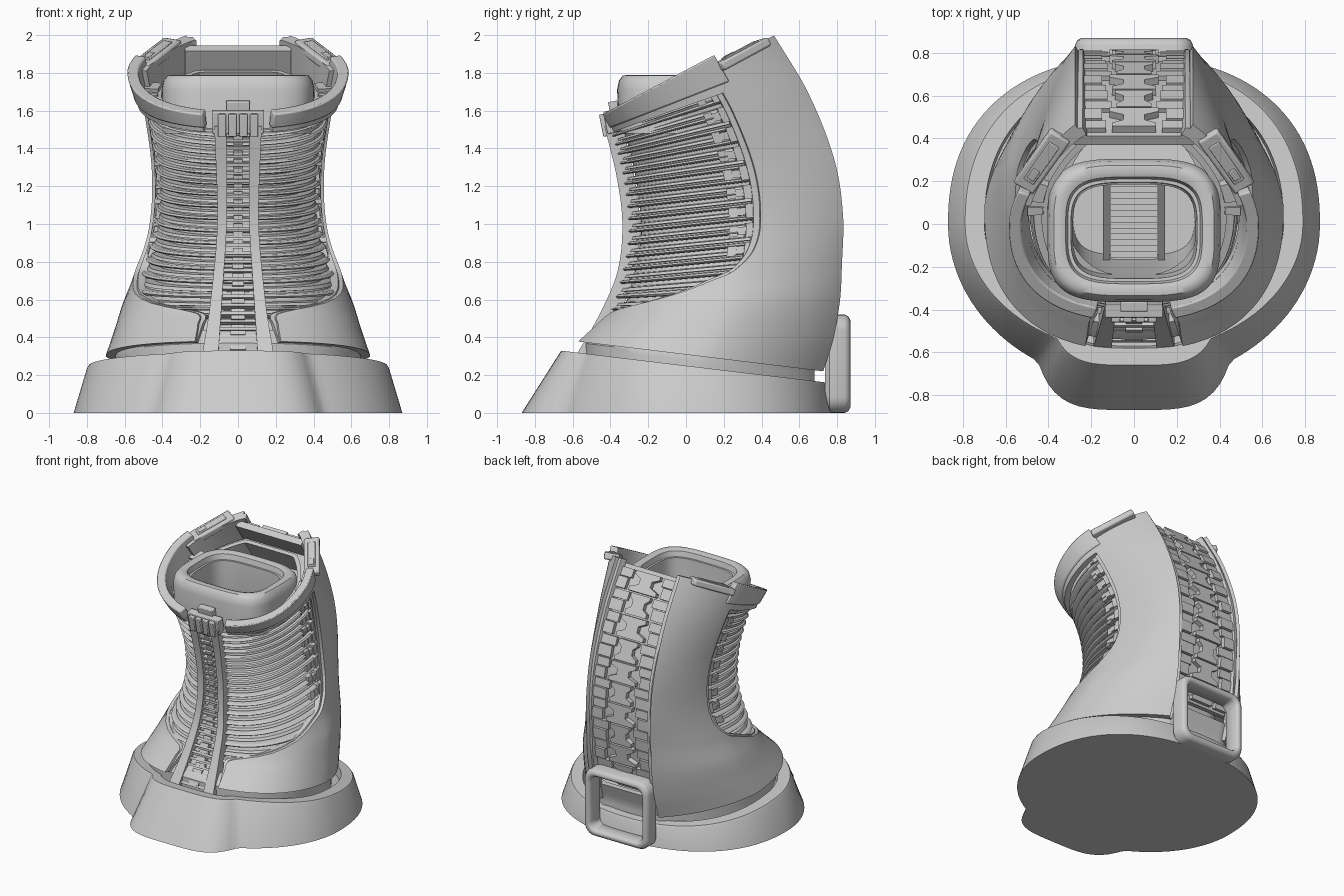
import bpy, bmesh, math
from mathutils import Vector, Matrix

if "Cube" in bpy.data.objects:
    bpy.data.objects.remove(bpy.data.objects["Cube"])

def interp(tab, x):
    """Smooth (Hermite) interpolation of rows keyed by their first value."""
    n = len(tab)
    i = 0
    while i < n - 2 and x > tab[i + 1][0]:
        i += 1
    a, b = tab[i], tab[i + 1]
    p, q = tab[max(i - 1, 0)], tab[min(i + 2, n - 1)]
    d = b[0] - a[0]
    u = (x - a[0]) / d
    out = []
    for k in range(1, len(a)):
        m0 = (b[k] - p[k]) / (b[0] - p[0]) * d
        m1 = (q[k] - a[k]) / (q[0] - a[0]) * d
        out.append((2*u**3 - 3*u*u + 1)*a[k] + (u**3 - 2*u*u + u)*m0 + (3*u*u - 2*u**3)*b[k] + (u**3 - u*u)*m1)
    return out

def make(name, verts, faces, mirror=False, bevel=0, angle=30):
    me = bpy.data.meshes.new(name)
    me.from_pydata([tuple(v) for v in verts], [], faces)
    bm = bmesh.new()
    bm.from_mesh(me)
    bmesh.ops.recalc_face_normals(bm, faces=bm.faces)
    bm.to_mesh(me)
    bm.free()
    ob = bpy.data.objects.new(name, me)
    bpy.context.collection.objects.link(ob)
    bpy.ops.object.select_all(action='DESELECT')
    ob.select_set(True)
    bpy.context.view_layer.objects.active = ob
    bpy.ops.object.shade_smooth_by_angle(angle=math.radians(angle))
    if mirror:
        ob.modifiers.new("mirror", 'MIRROR')
    if bevel:
        m = ob.modifiers.new("bevel", 'BEVEL')
        m.width, m.segments = bevel, 2
    return ob

def slab_geo(fn, nu, nv):
    """Thick curved sheet: fn(u, v, k), k = 0 outside, 1 inside."""
    W = nv + 1
    N = (nu + 1) * W
    V = [fn(i / nu, j / nv, k) for k in (0, 1) for i in range(nu + 1) for j in range(W)]
    F = []
    for i in range(nu):
        for j in range(nv):
            q = [i*W + j, i*W + j + 1, (i+1)*W + j + 1, (i+1)*W + j]
            F += [q, [N + a for a in reversed(q)]]
    rim = [j for j in range(W)] + [i*W + nv for i in range(1, nu + 1)]
    rim += [nu*W + j for j in range(nv - 1, -1, -1)] + [i*W for i in range(nu - 1, 0, -1)]
    for a, b in zip(rim, rim[1:] + rim[:1]):
        F.append([a, b, N + b, N + a])
    return V, F

def slab(name, fn, nu, nv, **kw):
    return make(name, *slab_geo(fn, nu, nv), **kw)

def join(geos):
    V, F = [], []
    for v, f in geos:
        o = len(V)
        V += v
        F += [[a + o for a in q] for q in f]
    return V, F

def rings(name, loops, cap0=True, cap1=True, **kw):
    n = len(loops[0])
    V = [p for l in loops for p in l]
    F = [[r*n + i, r*n + (i+1) % n, (r+1)*n + (i+1) % n, (r+1)*n + i] for r in range(len(loops) - 1) for i in range(n)]
    if cap0: F.append(list(range(n)))
    if cap1: F.append([(len(loops) - 1)*n + i for i in range(n)])
    return make(name, V, F, **kw)

def box_geo(c, s, rot=None):
    rot = rot or Matrix.Identity(3)
    V = [Vector(c) + rot @ Vector((s[0]*x/2, s[1]*y/2, s[2]*z/2)) for x in (-1, 1) for y in (-1, 1) for z in (-1, 1)]
    return V, [[0,1,3,2], [4,6,7,5], [0,4,5,1], [2,3,7,6], [0,2,6,4], [1,5,7,3]]

# Neck sections: t, front y z, back y z, half width
NECK = [(0, -.59, .38, .73, .22, .70), (.1, -.49, .47, .785, .40, .655), (.2, -.40, .56, .82, .60, .61),
        (.27, -.36, .67, .83, .77, .555), (.45, -.31, .93, .838, 1.05, .485), (.65, -.33, 1.2, .79, 1.35, .475),
        (.85, -.38, 1.42, .65, 1.7, .515), (1, -.43, 1.56, .47, 2.0, .56)]

def P(t, deg, off=0, dw=0, db=0):
    """Point on the leaning neck; 0 = back (flat, chamfered), 180 = front (round)."""
    fy, fz, by, bz, w = interp(NECK, max(t, 0))
    f, b = Vector((0, fy, fz)), Vector((0, by, bz))
    d = (b - f).normalized()
    c, h = (f + b) / 2, (b - f).length / 2 + off
    s, k = math.sin(math.radians(deg)), math.cos(math.radians(deg))
    if k > 0:
        full = h / (1 - (.27 / w) ** 1.6) ** .625
        along, side = min(full * k ** 1.25, h) * (h + db) / h, abs(s) ** 1.25
    else:
        along, side = -h * (-k) ** .83, abs(s) ** .83
    p = c + d * along + Vector((math.copysign((w + dw + off) * side, s), 0, 0))
    p.z += min(t, 0)
    return p

def half_angle(t, x):
    return math.degrees(math.asin((x / interp(NECK, t)[4]) ** .8))

# Base: round foot with a front lobe, sloped top and sunken floor
def foot(ax, yf, yb, lx, ly, zf):
    L = []
    for i in range(128):
        a = 2 * math.pi * i / 128
        dx, dy = math.cos(a), math.sin(a)
        n = 2.3 if dy > 0 else 2
        r = (abs(dx / ax)**n + abs(dy / (yb if dy > 0 else yf))**n) ** (-1 / n)
        if dy < 0:
            r = max(r, (abs(dx / lx)**4 + abs(dy / ly)**4) ** -.25)
        L.append(Vector((r*dx, r*dy, zf(r*dy))))
    return L
top = lambda dz: (lambda y: .25 - .12*y + dz)
rings("base", [foot(.87, .75, .78, .49, .87, lambda y: 0), foot(.80, .61, .755, .425, .67, top(-.015)),
               foot(.79, .60, .745, .415, .66, top(0)), foot(.70, .52, .69, .38, .58, top(0)),
               foot(.69, .51, .68, .37, .57, top(-.07))])
slab("skirt", lambda u, v, k: P(-.13 + .2*u, 180*v, -.05 - .04*k), 8, 40, mirror=True)

# Side armour shells sweeping from the back down into the front flaps
EDGE = [(0, 165), (.1, 165), (.165, 164), (.19, 153), (.215, 130), (.235, 112), (.26, 98), (.3, 85),
        (.36, 78), (.5, 76), (.8, 76), (1, 76)]
def shell(x0, extra, o0, o1):
    def fn(u, v, k):
        a0, a1 = half_angle(u, x0), interp(EDGE, u)[0] + extra * min(1, u / .2)
        return P(u, a0 + (a1 - a0)*v, o1 if k else o0)
    return fn
slab("side_shell", shell(.275, 0, 0, -.05), 90, 28, mirror=True)
slab("shell_lip", shell(.25, 3, -.022, -.065), 90, 28, mirror=True)

# Ribbed bellows
PROF = [(0, -.07), (.1, -.07), (.14, -.006), (.26, .006), (.4, -.004), (.44, -.04), (.54, -.04), (.58, -.014), (.8, -.02), (.86, -.07)]
NR = 17
def core(t, off):
    off -= .07 * max(0, 1 - t / .22)
    return [P(t, 360*i/80, off, -.045, -.09) for i in range(80)]
loops = [core(.02, -.05)] + [core(.13 + .8*(r + p) / NR, o) for r in range(NR) for p, o in PROF]
loops += [core(.935, -.06), core(.935, -.09), core(.85, -.09), core(.85, -.14)]
rings("bellows", loops, cap1=False)

# Stepped connector blocks where the ribs meet the shells
geos = []
for i in range(9):
    t = .36 + .07*i
    for a0, a1, h, o in ((72, 83, .026, .024), (83, 88, .014, .016), (88, 92, .02, .012)):
        geos.append(slab_geo(lambda u, v, k: P(t + h*(2*u - 1), a0 + (a1 - a0)*v, -.07 if k else o - .01, -.045, -.03), 1, 3))
make("rib_connectors", *join(geos), mirror=True)

# Top collar
slab("collar", lambda u, v, k: P(.94 + .085*u, 70 + 95*v, -.04 if k else .01 + .01*u), 3, 40, mirror=True, bevel=.008)
slab("collar_trim", lambda u, v, k: P(.915 + .03*u, 70 + 94*v, -.04 if k else .0), 2, 40, mirror=True)

# Inner throat tube with rounded rectangular mouth
def mouth(o, z, dy=0):
    sp = lambda v: math.copysign(abs(v) ** .55, v)
    return [Vector(((.405 + o)*sp(math.cos(a)), -.03 + dy + (.335 + o)*sp(math.sin(a)), z))
            for a in [2*math.pi*(i + .5)/72 for i in range(72)]]
rings("throat_tube", [mouth(-.01, 1.48), mouth(0, 1.71), mouth(-.01, 1.76), mouth(-.03, 1.785), mouth(-.06, 1.79),
                      mouth(-.085, 1.78), mouth(-.095, 1.74), mouth(-.11, 1.74), mouth(-.12, 1.5), mouth(-.12, .95, .1)], cap0=False, angle=40)
# Steps and side rails down inside the throat
geos = []
for i in range(17):
    u = i / 16
    geos.append(box_geo((0, .27 - .44*u, 1.4 - .36*u), (.22, .03, .05)))
make("throat_steps", *join(geos))
make("throat_rail", *box_geo((.13, .04, 1.22), (.03, .55, .08), Matrix.Rotation(.69, 3, 'X')), mirror=True)

# Strips along a side-view path: s, y, z
def frame(path, s, out):
    y, z = interp(path, s)
    a, b = interp(path, s - .005), interp(path, s + .005)
    d = Vector((0, b[0] - a[0], b[1] - a[1])).normalized()
    n = Vector((0, d.z, -d.y))
    return Vector((0, y, z)), n * (1 if n.y * out > 0 else -1)
def on(path, x, s, h, out):
    p, n = frame(path, s, out)
    return p + n*h + Vector((x, 0, 0))
def plate(path, poly, h0, h1, out):
    n = len(poly)
    V = [on(path, x, s, h, out) for h in (h0, h1) for x, s in poly]
    return V, [list(range(n)), list(range(n, 2*n))] + [[i, (i+1) % n, n + (i+1) % n, n + i] for i in range(n)]
rect = lambda x0, x1, s0, s1: [(x0, s0), (x1, s0), (x1, s1), (x0, s1)]

# Front spine: two rails and a ladder of small links
FRONT = [(0, -.57, .30), (.2, -.44, .53), (.37, -.35, .75), (.57, -.325, 1.0), (.78, -.355, 1.25), (1, -.42, 1.52)]
WID = [(0, .19, .105), (.25, .145, .085), (.57, .11, .06), (1, .125, .06)]
def rail(u, v, k):
    a, b = interp(WID, u)
    return on(FRONT, b + (a - b)*v, u, -.08 if k else .012, -1)
slab("front_rail", rail, 40, 1, mirror=True)
slab("front_channel", lambda u, v, k: on(FRONT, (2*v - 1)*interp(WID, u)[1]*1.1, u, -.08 if k else -.035, -1), 40, 1)
geos = []
for i in range(27):
    s = .02 + .035*i
    w = interp(WID, s)[1]
    geos.append(plate(FRONT, rect(-w, w, s, s + .013), -.05, -.004, -1))
    geos.append(plate(FRONT, rect(-w*.4, w*.4, s + .01, s + .028), -.05, -.012 if i % 2 else .004, -1))
make("front_links", *join(geos))
# Clasp at the top of the front spine
geos = [box_geo((x, -.425, 1.53), (.042, .05, .12)) for x in (-.085, -.029, .029, .085)]
geos += [box_geo((0, -.395, 1.54), (.27, .06, .12)), box_geo((0, -.365, 1.6), (.125, .05, .09))]
tilt = Matrix.Rotation(.2, 3, 'X')
V, F = join(geos)
make("front_clasp", [tilt @ (v - Vector((0, -.4, 1.53))) + Vector((0, -.4, 1.53)) for v in V], F, bevel=.005)

# Back spine: backing sheet with side plates and waisted vertebrae, open behind the loop
BACK = [(0, .66, .2), (.13, .72, .43), (.28, .77, .7), (.44, .79, 1.0), (.64, .735, 1.35), (.84, .585, 1.7), (1, .42, 1.95)]
slab("back_sheet", lambda u, v, k: on(BACK, .28*(2*v - 1), .12 + .88*u, -.06 if k else -.01, 1), 40, 1)
geos, N = [], 10
for i in range(N):
    d = .86 / N
    s, e = .13 + d*i, .13 + d*i + d*.93
    w = .15 if i % 2 else .125
    for g in (-1, 1):
        geos.append(plate(BACK, rect(g*w, g*.262, s, s + d*.5), -.02, .022, 1))
        geos.append(plate(BACK, rect(g*(w - .02), g*.262, s + d*.54, e), -.02, .014, 1))
    c = .115 if i % 2 else .09
    geos.append(plate(BACK, [(-c, s), (c, s), (c, s + d*.18), (.05, s + d*.34), (.05, s + d*.6), (c*.9, s + d*.76), (c*.9, e),
                             (-c*.9, e), (-c*.9, s + d*.76), (-.05, s + d*.6), (-.05, s + d*.34), (-c, s + d*.18)], -.02, .026, 1))
make("back_vertebrae", *join(geos))

# Square carrying loop low on the back
def rrect(hx, hz, r, y):
    return [Vector((sx*(hx - r) + r*math.cos(a), y, .26 + sz*(hz - r) + r*math.sin(a)))
            for q, (sx, sz) in enumerate(((1, 1), (-1, 1), (-1, -1), (1, -1)))
            for a in [math.pi/2*(q + i/6) for i in range(7)]]
prof = [(0, .76), (0, .84), (.01, .86), (.03, .87), (.045, .865), (.055, .85), (.06, .75), (.045, .735), (.02, .735), (0, .76)]
rings("back_loop", [rrect(.275 - o, .26 - o, .085 - o*.6, y) for o, y in prof], cap0=False, cap1=False, angle=50)

# Corner pads on the shell tops
x = Vector((.19, -.27, -.145)).normalized()
z = Vector((.1, -.42, .9))
z = (z - x * z.dot(x)).normalized()
R = Matrix((x, z.cross(x), z)).transposed()
c = Vector((.43, .295, 1.895))
make("corner_pad", *box_geo(c, (.33, .11, .05), R), mirror=True, bevel=.012)
make("corner_pad_inset", *join([box_geo(c + z*.022, (.23, .055, .02), R), box_geo(c + z*.024 + x*.07, (.06, .035, .025), R)]), mirror=True, bevel=.004)
